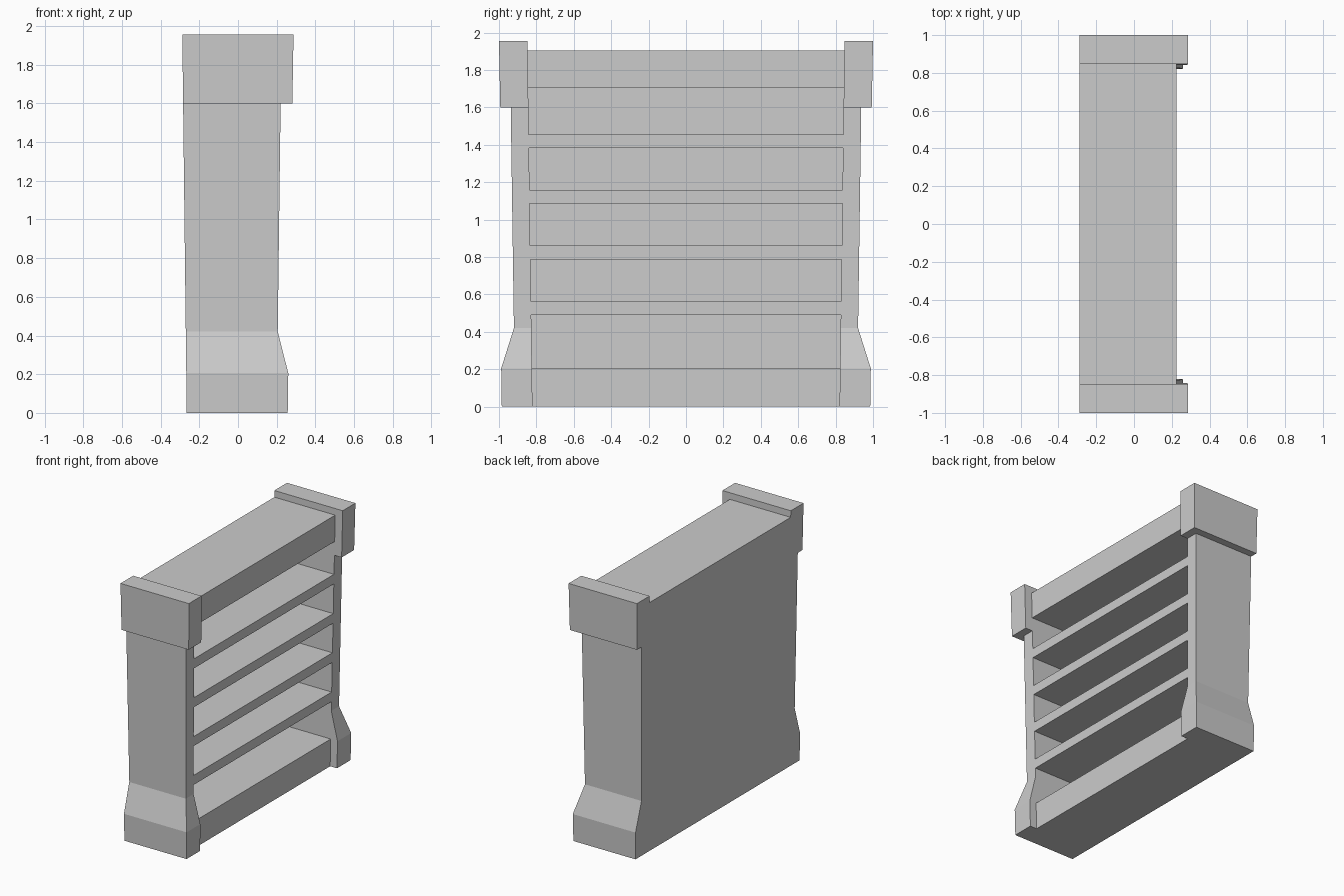
import bpy, bmesh

if "Cube" in bpy.data.objects:
    bpy.data.objects.remove(bpy.data.objects["Cube"])

BACK_THICK = 0.05


# The whole bookcase flares slightly towards the top
def back(z):
    return -0.265 - 0.0117 * z


def front(z):
    return 0.20 + 0.0127 * z


def inner(z):
    return 0.821 + 0.0136 * z


def loft(name, rings):
    """Closed solid through rectangles (z, x0, x1, y0, y1), bottom to top."""
    bm = bmesh.new()
    loops = [[bm.verts.new(p) for p in ((x0, y0, z), (x1, y0, z), (x1, y1, z), (x0, y1, z))]
             for z, x0, x1, y0, y1 in rings]
    for a, b in zip(loops, loops[1:]):
        for i in range(4):
            j = (i + 1) % 4
            bm.faces.new((a[i], a[j], b[j], b[i]))
    bm.faces.new(loops[0][::-1])
    bm.faces.new(loops[-1])
    bmesh.ops.recalc_face_normals(bm, faces=bm.faces)
    mesh = bpy.data.meshes.new(name)
    bm.to_mesh(mesh)
    bm.free()
    ob = bpy.data.objects.new(name, mesh)
    bpy.context.collection.objects.link(ob)
    return ob


def post_part(name, outline):
    """Side post piece from (z, front x, outer y), mirrored to the other end."""
    ob = loft(name, [(z, back(z), x, inner(z), y) for z, x, y in outline])
    ob.modifiers.new("Mirror", 'MIRROR').use_axis = (False, True, False)


# Side posts: flared foot, tapered shaft and square cap in one profile
post_part("side_posts", [(0, 0.257, 0.985), (0.205, 0.26, 0.988), (0.42, front(0.42), 0.92),
                         (1.6, front(1.6), 0.937), (1.6, 0.281, 0.993), (1.955, 0.287, 1.0)])

# Back panel
loft("back_panel", [(z, back(z), back(z) + BACK_THICK, -inner(z), inner(z)) for z in (0, 1.905)])

# Plinth, shelves and top rail
boards = [("plinth", 0, 0.207), ("shelf_1", 0.49, 0.563), ("shelf_2", 0.788, 0.861),
          ("shelf_3", 1.085, 1.158), ("shelf_4", 1.383, 1.456), ("top_board", 1.705, 1.905)]
for name, z0, z1 in boards:
    loft(name, [(z, back(z) + BACK_THICK, front(z), -inner(z), inner(z)) for z in (z0, z1)])
